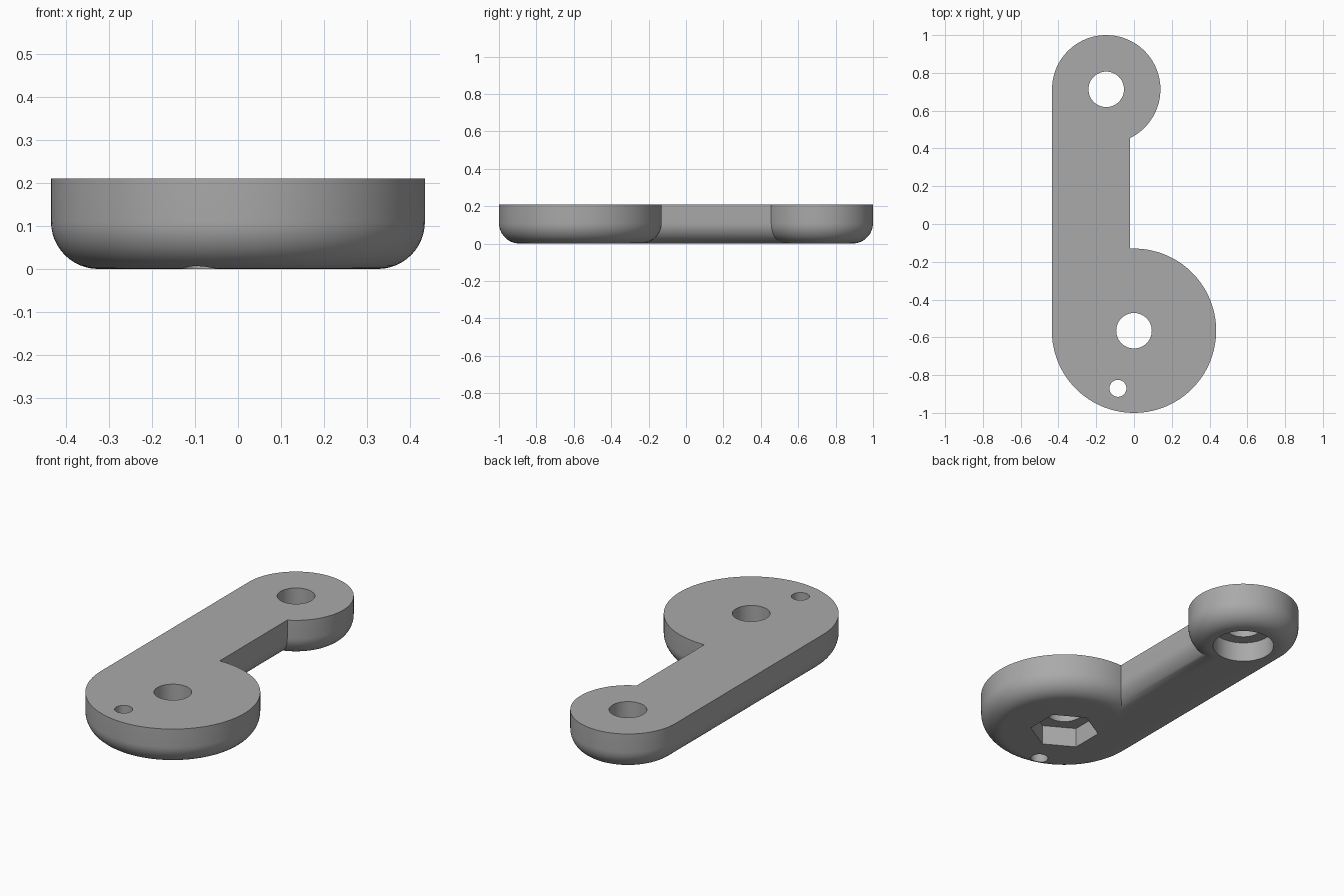
import bpy, bmesh
from math import pi, sin, cos, acos

if "Cube" in bpy.data.objects:
    bpy.data.objects.remove(bpy.data.objects["Cube"])

HEIGHT, FILLET = 0.21, 0.11
BIG, BIG_R = (0.0, -0.565), 0.435        # large boss
SMALL, SMALL_R = (-0.147, 0.713), 0.287  # small boss
ARM_RIGHT = -0.02                        # inner edge of the arm

grey = bpy.data.materials.new("plain grey")
grey.use_nodes = True
COLOUR = (0.4, 0.4, 0.4, 1)
grey.diffuse_color = COLOUR
grey.node_tree.nodes["Principled BSDF"].inputs["Base Color"].default_value = COLOUR


def arc(centre, radius, start, end, steps):
    angles = [start + (end - start) * i / steps for i in range(steps + 1)]
    return [(centre[0] + radius * cos(a), centre[1] + radius * sin(a)) for a in angles]


def outline(inset):
    """Two bosses joined by the arm, drawn inward by the inset."""
    edge = ARM_RIGHT - inset
    big_r, small_r = BIG_R - inset, SMALL_R - inset
    big_start = acos((edge - BIG[0]) / big_r)
    small_end = -acos((edge - SMALL[0]) / small_r)
    return arc(BIG, big_r, big_start, -pi, 72) + arc(SMALL, small_r, pi, small_end, 64)


def cutter(centre, radius, bottom, top, sides, turn=0.0):
    bpy.ops.mesh.primitive_cylinder_add(
        vertices=sides, radius=radius, depth=top - bottom,
        location=(*centre, (top + bottom) / 2), rotation=(0, 0, turn))
    obj = bpy.context.object
    obj.name = "hole_cutter"
    obj.hide_render = True
    return obj


# Lever body: stacked outlines with a rounded lower edge
levels = [(FILLET * (1 - sin(t)), FILLET * (1 - cos(t)))
          for t in (pi / 2 * i / 12 for i in range(13))]
levels.append((0.0, HEIGHT))
bm = bmesh.new()
rings = [[bm.verts.new((x, y, z)) for x, y in outline(inset)] for inset, z in levels]
for low, high in zip(rings, rings[1:]):
    for i in range(len(low)):
        j = (i + 1) % len(low)
        bm.faces.new((low[i], low[j], high[j], high[i]))
bm.faces.new(rings[0])
bm.faces.new(rings[-1])
bmesh.ops.recalc_face_normals(bm, faces=bm.faces)
mesh = bpy.data.meshes.new("lever_arm")
bm.to_mesh(mesh)
bm.free()
mesh.materials.append(grey)
lever = bpy.data.objects.new("lever_arm", mesh)
bpy.context.collection.objects.link(lever)

# Through holes, hexagonal nut pocket and round counterbore
cutters = [
    cutter(BIG, 0.094, -0.1, 0.4, 48),
    cutter(SMALL, 0.094, -0.1, 0.4, 48),
    cutter((-0.085, -0.87), 0.045, -0.1, 0.4, 32),
    cutter(BIG, 0.178, -0.1, 0.11, 6),
    cutter(SMALL, 0.158, -0.1, 0.11, 48),
]
bpy.ops.object.select_all(action="DESELECT")
lever.select_set(True)
bpy.context.view_layer.objects.active = lever
for tool in cutters:
    cut = lever.modifiers.new("hole", "BOOLEAN")
    cut.operation, cut.solver, cut.object = "DIFFERENCE", "EXACT", tool
    bpy.ops.object.modifier_apply(modifier=cut.name)
    bpy.data.objects.remove(tool)

bpy.ops.object.shade_smooth_by_angle(angle=pi / 6)
